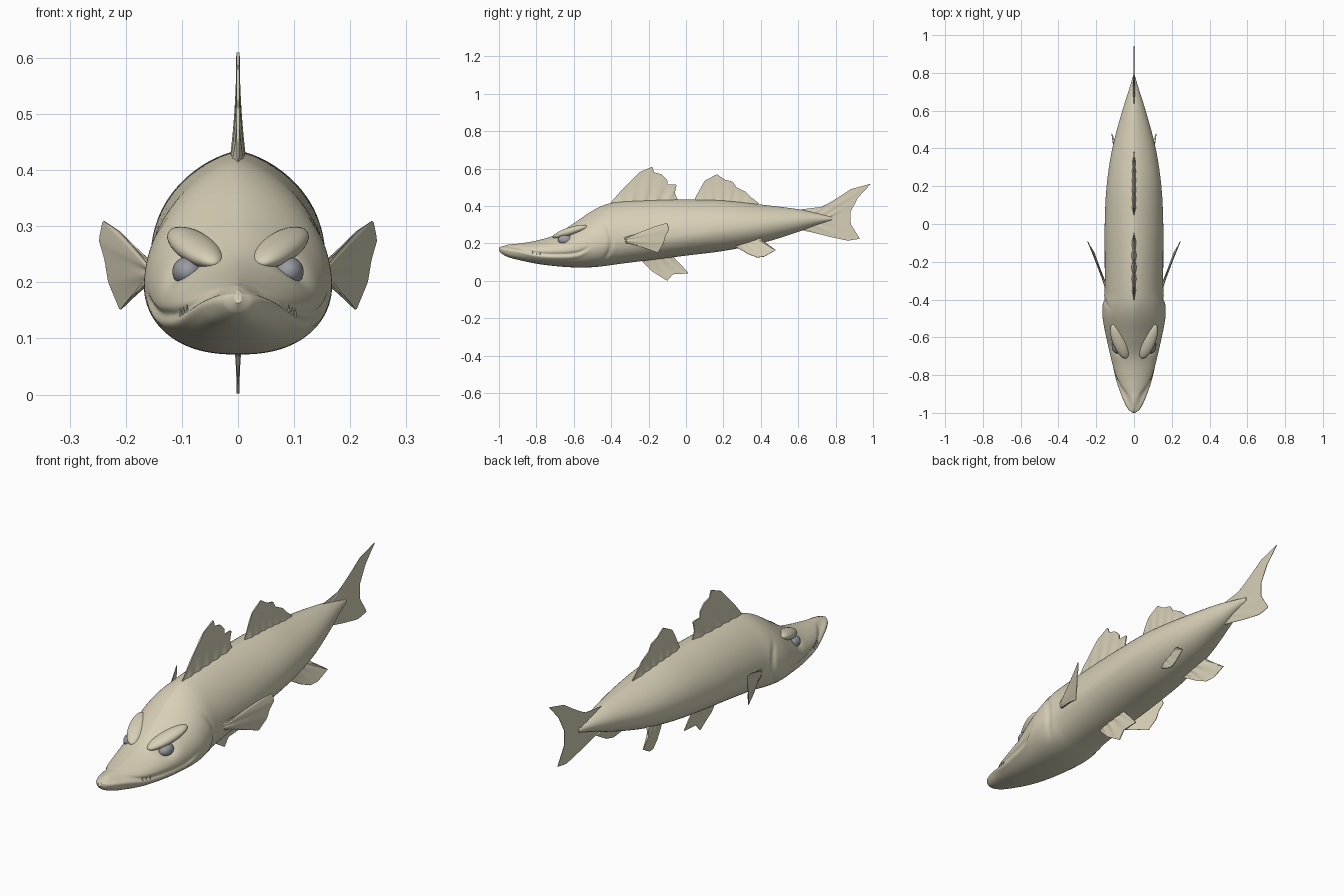
import bpy, bmesh, math
from mathutils import Vector

cube = bpy.data.objects.get("Cube")
if cube:
    bpy.data.objects.remove(cube, do_unlink=True)


def material(name, rgb):
    mat = bpy.data.materials.new(name)
    mat.use_nodes = True
    color = (*rgb, 1)
    mat.diffuse_color = color
    mat.node_tree.nodes["Principled BSDF"].inputs["Base Color"].default_value = color
    return mat


skin = material("pale tan skin", (.68, .63, .475))
eye_grey = material("grey eye", (.32, .33, .36))


def finish(bm, name, mat, mirrored=False, angle=40):
    bmesh.ops.recalc_face_normals(bm, faces=bm.faces)
    mesh = bpy.data.meshes.new(name)
    bm.to_mesh(mesh)
    bm.free()
    obj = bpy.data.objects.new(name, mesh)
    bpy.context.collection.objects.link(obj)
    mesh.materials.append(mat)
    if mirrored:
        obj.modifiers.new("Mirror", "MIRROR").use_mirror_merge = False
    bpy.ops.object.select_all(action="DESELECT")
    obj.select_set(True)
    bpy.context.view_layer.objects.active = obj
    bpy.ops.object.shade_smooth_by_angle(angle=math.radians(angle))
    return obj


def curve_at(rows, y):
    """Smooth values through rows keyed by their first entry."""
    y = min(max(y, rows[0][0]), rows[-1][0])
    i = max(k for k in range(len(rows) - 1) if rows[k][0] <= y)

    def slope(k, c):
        a, b = rows[max(k - 1, 0)], rows[min(k + 1, len(rows) - 1)]
        return (b[c] - a[c]) / (b[0] - a[0])
    a, b = rows[i], rows[i + 1]
    h = b[0] - a[0]
    t = (y - a[0]) / h
    s = t * t * (3 - 2 * t)
    return [a[c] + (b[c] - a[c]) * s + h * t * (1 - t)
            * ((1 - t) * slope(i, c) - t * slope(i + 1, c))
            for c in range(1, len(a))]


def step(a, b, v):
    t = min(max((v - a) / (b - a), 0), 1)
    return t * t * (3 - 2 * t)


def bump(d, size):
    return math.exp(-(d / size) ** 2)


# Body stations: y, half width, bottom, widest height, top
BODY = [(-1, .006, .163, .175, .187), (-.985, .026, .145, .17, .193),
        (-.95, .046, .127, .16, .197), (-.9, .066, .113, .152, .2),
        (-.8, .1, .092, .148, .215), (-.7, .125, .079, .153, .246),
        (-.6, .147, .072, .168, .308), (-.5, .166, .073, .188, .375),
        (-.43, .166, .08, .2, .408), (-.36, .156, .09, .215, .422),
        (-.2, .155, .11, .23, .432), (0, .155, .135, .25, .434),
        (.2, .145, .16, .275, .43), (.4, .115, .2, .295, .408),
        (.6, .062, .262, .32, .383), (.7, .03, .3, .33, .362),
        (.78, .006, .325, .333, .342)]
MOUTH = [(-1, .182), (-.95, .182), (-.9, .174), (-.8, .149), (-.7, .142),
         (-.58, .15), (-.5, .19)]
EYE = Vector((.089, -.645, .219))


def skin_point(y, angle):
    w, low, mid, top = curve_at(BODY, y)
    c, s = math.cos(angle), math.sin(angle)
    head = 1 - step(-.5, -.1, y)
    power = 1.33 if s > 0 else 1 - .18 * head
    x = math.copysign(abs(c) ** power, c) * w
    z = mid + s * (top - mid if s > 0 else mid - low)
    # eye socket
    push = -.022 * bump((Vector((abs(x), y, z)) - EYE).length, .036)
    # gill slit behind the cheek
    slit = y + .4 + (z - .21) ** 2 * 4
    push -= .007 * bump(slit, .012) * step(.1, .15, z) * (1 - step(.27, .33, z))
    # mouth groove, with the lower lip standing proud
    lip = z - curve_at(MOUTH, y)[0]
    fade = (1 - step(-.56, -.5, y)) * min(1, w / .06)
    push += fade * (.004 * bump(lip + .016, .012) - .007 * bump(lip, .009))
    out = Vector((x, 0, z - mid)).normalized() * push
    back = .03 * step(-.006, .01, lip) * (1 - step(-1, -.8, y))
    return Vector((x, y + back, z)) + out


# Body
bm = bmesh.new()
rings, sides = 220, 112
loops = []
for i in range(rings + 1):
    y = -1 + 1.78 * (i / rings) ** 1.5
    loops.append([bm.verts.new(skin_point(y, math.tau * (j + .5) / sides))
                  for j in range(sides)])
for a, b in zip(loops, loops[1:]):
    for j in range(sides):
        k = (j + 1) % sides
        bm.faces.new((a[j], a[k], b[k], b[j]))
bm.faces.new(loops[0])
bm.faces.new(loops[-1])
finish(bm, "body", skin, angle=60)


def ellipsoid(name, mat, center, radii, axis=(0, 1, 0)):
    """Mirrored pair of ellipsoids whose long side follows the axis."""
    bm = bmesh.new()
    bmesh.ops.create_uvsphere(bm, u_segments=32, v_segments=20, radius=1)
    bmesh.ops.scale(bm, vec=radii, verts=bm.verts)
    turn = Vector(axis).to_track_quat("Y", "Z").to_matrix()
    bmesh.ops.rotate(bm, matrix=turn, verts=bm.verts)
    bmesh.ops.translate(bm, vec=center, verts=bm.verts)
    finish(bm, name, mat, mirrored=True)


# Eyes under heavy slanted brows
ellipsoid("eyes", eye_grey, EYE, (.028, .04, .027))
ellipsoid("brows", skin, (.076, -.62, .262), (.038, .102, .024), (.055, .14, .045))

# Small teeth along the lip
bm = bmesh.new()
for y in (-.82, -.8, -.78):
    made = bmesh.ops.create_cone(bm, segments=8, radius1=.003, radius2=.0005,
                                 depth=.014, cap_ends=True)
    w = curve_at(BODY, y)[0]
    bmesh.ops.translate(bm, vec=(w * .97, y, curve_at(MOUTH, y)[0]), verts=made["verts"])
finish(bm, "teeth", skin, mirrored=True)


def along(points, u):
    """Point at fraction u of a polyline's length."""
    lengths = [(b - a).length for a, b in zip(points, points[1:])]
    left = u * sum(lengths)
    for a, b, n in zip(points, points[1:], lengths):
        if left <= n:
            return a.lerp(b, left / n)
        left -= n
    return points[-1]


def fin(name, root, edge, thick, rays, normal=(1, 0, 0), mirrored=False):
    """Ribbed blade stretched from a root line to its outer edge."""
    root, edge = ([Vector(p if len(p) == 3 else (0, *p)) for p in line]
                  for line in (root, edge))
    normal = Vector(normal).normalized()
    bm = bmesh.new()
    nu, nv = rays * 12, 8
    sheets = []
    for sign in (1, -1):
        sheet = []
        for i in range(nu + 1):
            u = i / nu
            a, b = along(root, u), along(edge, u)
            rim = min(1, .25 + 8 * min(u, 1 - u))
            rib = 1 + .2 * math.cos(math.tau * rays * u)
            sheet.append([bm.verts.new(a.lerp(b, j / nv) + normal * sign * thick * rim * rib
                                       * (.2 + .8 * (1 - j / nv) ** 2))
                          for j in range(nv + 1)])
        sheets.append(sheet)
        for p, q in zip(sheet, sheet[1:]):
            for j in range(nv):
                bm.faces.new((p[j], p[j + 1], q[j + 1], q[j]))

    # close the rim between both sheets
    def border(s):
        return s[0] + [col[-1] for col in s[1:]] + s[-1][-2::-1]
    f, g = border(sheets[0]), border(sheets[1])
    for i in range(len(f) - 1):
        bm.faces.new((f[i], f[i + 1], g[i + 1], g[i]))
    finish(bm, name, skin, mirrored)


fin("front_dorsal_fin", [(-.42, .39), (-.2, .415), (-.045, .415)],
    [(-.41, .41), (-.34, .49), (-.25, .58), (-.18, .61), (-.17, .58), (-.13, .57),
     (-.1, .54), (-.1, .515), (-.05, .515), (-.06, .47), (-.045, .435)], .013, 6)
fin("rear_dorsal_fin", [(.04, .415), (.2, .41), (.37, .395)],
    [(.05, .445), (.1, .535), (.165, .57), (.21, .54), (.25, .53), (.27, .5),
     (.32, .475), (.35, .445), (.39, .415)], .012, 7)
fin("tail_fin", [(.56, .365), (.75, .336), (.56, .285)],
    [(.6, .38), (.76, .4), (.88, .49), (.99, .52), (.92, .445), (.88, .37),
     (.88, .305), (.93, .225), (.865, .215), (.77, .235), (.67, .26), (.6, .275)], .005, 8)
fin("belly_fin", [(-.25, .13), (-.07, .15)],
    [(-.245, .115), (-.18, .05), (-.1, 0), (-.07, .035), (.015, .04), (-.03, .09),
     (-.07, .125)], .011, 5)
fin("pectoral_fins", [(.15, -.33, .235), (.15, -.32, .2)],
    [(.172, -.27, .245), (.21, -.17, .29), (.24, -.1, .31), (.247, -.09, .275),
     (.237, -.11, .24), (.23, -.12, .2), (.21, -.15, .15), (.19, -.22, .175),
     (.17, -.28, .2)], .006, 5, (.94, -.33, 0), True)
fin("rear_belly_fins", [(.06, .25, .21), (.065, .38, .24)],
    [(.065, .27, .18), (.085, .33, .145), (.1, .38, .125), (.11, .42, .13),
     (.118, .48, .165), (.11, .43, .2), (.08, .4, .225)], .008, 5, (.9, 0, .4), True)
